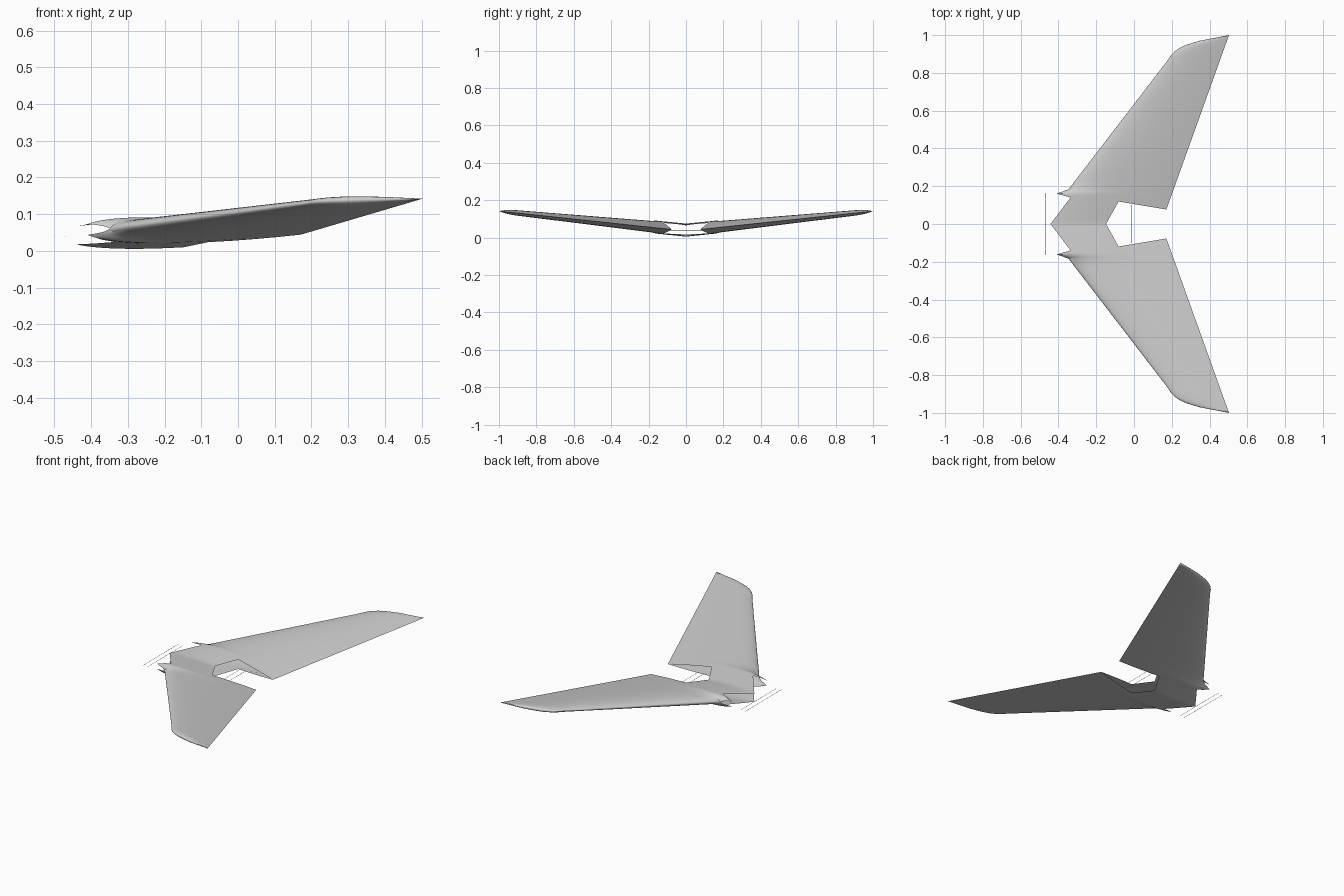
import bpy, bmesh, math

if "Cube" in bpy.data.objects:
    bpy.data.objects.remove(bpy.data.objects["Cube"], do_unlink=True)


def material(name, rgb):
    m = bpy.data.materials.new(name)
    m.use_nodes = True
    m.diffuse_color = (*rgb, 1)
    m.node_tree.nodes["Principled BSDF"].inputs["Base Color"].default_value = (*rgb, 1)
    return m


GREY = material("light grey", (0.6, 0.6, 0.6))


def interp(points):
    """Piecewise linear function through (y, x) points."""
    def f(y):
        for (a, p), (b, q) in zip(points, points[1:]):
            if y <= b:
                return p + (q - p) * (y - a) / (b - a)
        return points[-1][1]
    return f


# Plan outline: airfoil edges and the cuts at the root
leading = interp([(0, -0.488), (0.161, -0.425), (0.183, -0.347), (0.865, 0.177), (0.89, 0.193),
                  (0.913, 0.214), (0.932, 0.241), (0.948, 0.275), (0.97, 0.347), (1, 0.503)])
trailing = interp([(0, 0.144), (1, 0.503)])
front_cut = interp([(0, -0.442), (0.14, -0.336), (0.161, -0.41), (0.183, -0.347)])
notch_cut = interp([(0, -0.148), (0.119, -0.082)])
root_cut = interp([(0.077, 0.172), (0.119, -0.082)])


def front(y):
    return front_cut(y) if y < 0.183 else leading(y)


def skin_height(x, y, side):
    """Symmetric airfoil height with dihedral."""
    chord = max(trailing(y) - leading(y), 1e-6)
    t = min(max((x - leading(y)) / chord, 0), 1)
    half = 0.55 * chord * (0.2969 * math.sqrt(t) - 0.126 * t - 0.3516 * t**2
                           + 0.2843 * t**3 - 0.1036 * t**4)
    return 0.042 - 0.006 * t * (1 - y) + 0.1 * y + side * half


def patch(bm, ys, x_start, x_end, n):
    """Upper and lower skins between two outline functions."""
    for side in (1, -1):
        rows = []
        for y in ys:
            a, b = x_start(y), x_end(y)
            xs = [a + (b - a) * (i / n) ** 2 for i in range(n + 1)]
            rows.append([bm.verts.new((x, y, skin_height(x, y, side))) for x in xs])
        for r, s in zip(rows, rows[1:]):
            for i in range(n):
                quad = (r[i], r[i + 1], s[i + 1], s[i])
                bm.faces.new(quad if side > 0 else quad[::-1])


def finish(name, bm, mirror=True):
    me = bpy.data.meshes.new(name)
    bm.to_mesh(me)
    bm.free()
    me.materials.append(GREY)
    ob = bpy.data.objects.new(name, me)
    bpy.context.collection.objects.link(ob)
    if mirror:
        mod = ob.modifiers.new("Mirror", "MIRROR")
        mod.use_axis = (False, True, False)
    bpy.ops.object.select_all(action="DESELECT")
    ob.select_set(True)
    bpy.context.view_layer.objects.active = ob
    bpy.ops.object.shade_smooth_by_angle(angle=math.radians(35))
    return ob


def span(a, b, n):
    return [a + (b - a) * i / n for i in range(n + 1)]


# Hollow swept surface, open at the nose and at the rear notch
bm = bmesh.new()
patch(bm, span(0, 0.119, 6), front, notch_cut, 20)
patch(bm, span(0.077, 0.119, 4), root_cut, trailing, 12)
outer = [0.119, 0.14, 0.15, 0.161, 0.168, 0.176] + span(0.183, 0.865, 14)
outer += [0.89, 0.913, 0.932, 0.948, 0.97, 0.985, 1]
patch(bm, outer, front, trailing, 24)
bmesh.ops.remove_doubles(bm, verts=bm.verts, dist=0.00005)
finish("swept_tail_surface", bm)

# Fine hinge line along each upper skin
bm = bmesh.new()
rows = []
for i in range(25):
    y = 0.11 + 0.77 * i / 24
    x = 0.005 + 0.485 * (y - 0.11)
    rows.append([bm.verts.new((x + d, y, skin_height(x + d, y, 1) + 0.0004))
                 for d in (-0.001, 0.001)])
for r, s in zip(rows, rows[1:]):
    bm.faces.new((r[0], r[1], s[1], s[0]))
finish("hinge_line", bm)


# Thin cross pins ahead of the nose and across the notch
def pin(name, x, z, half):
    bm = bmesh.new()
    bmesh.ops.create_cone(bm, segments=6, radius1=0.0008, radius2=0.0008,
                          depth=2 * half, cap_ends=True)
    ob = finish(name, bm, mirror=False)
    ob.rotation_euler.x = math.pi / 2
    ob.location = (x, 0, z)


for k, (x, z, half) in enumerate([(-0.47, 0.04, 0.165), (-0.5, 0.04, 0.165),
                                  (-0.05, 0.04, 0.105), (-0.015, 0.04, 0.1)]):
    pin("cross_pin_%d" % (k + 1), x, z, half)
